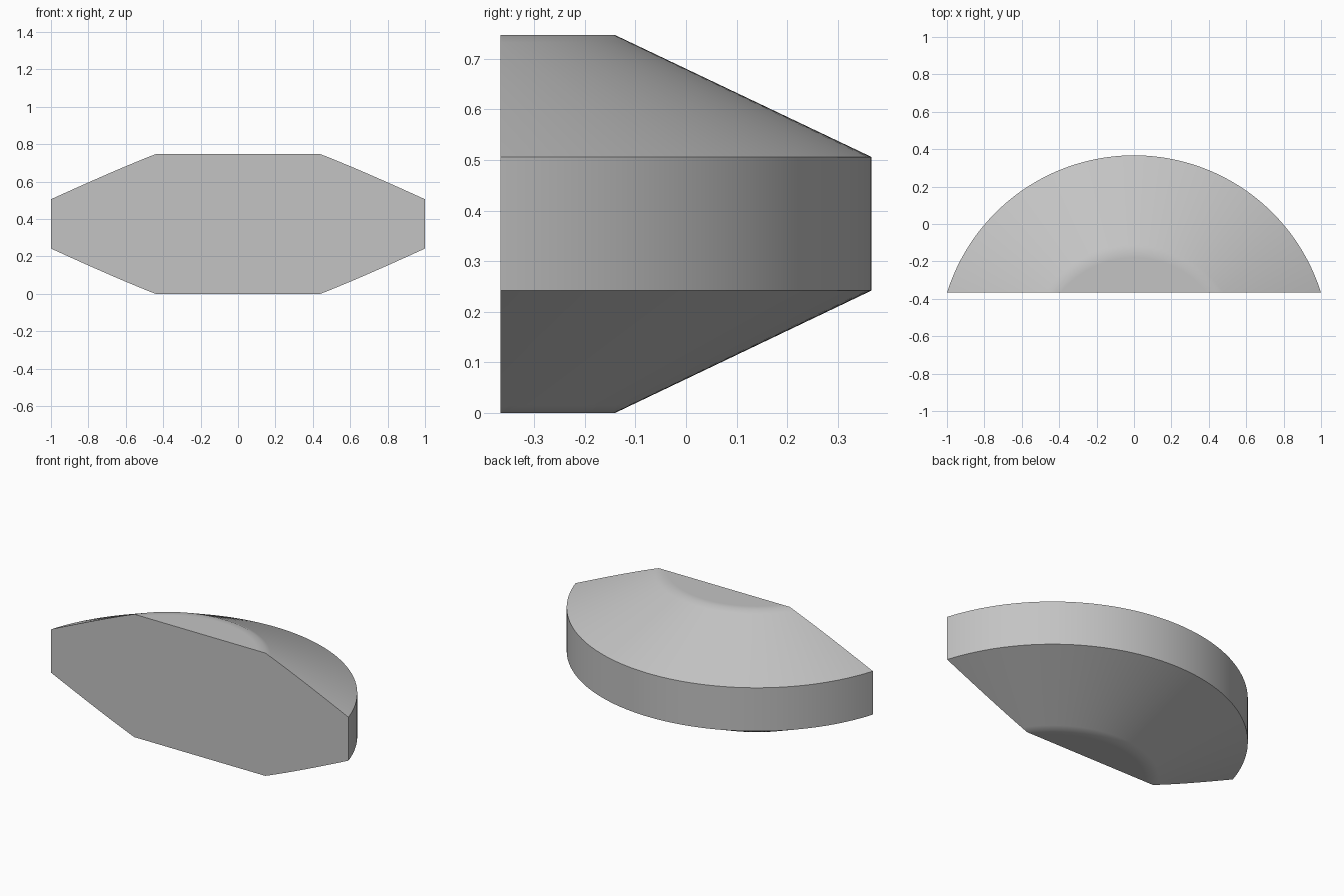
import bpy, bmesh, math
from mathutils import Vector

cube = bpy.data.objects.get("Cube")
if cube:
    bpy.data.objects.remove(cube, do_unlink=True)

HEIGHT, RIM_LOW, RIM_HIGH = 0.747, 0.242, 0.506
R_RIM, R_FLAT = 1.048, 0.541      # outer rim and flat cap radii
FRONT, AXIS_Y = -0.367, -0.681    # cut plane and axis of revolution

grey = bpy.data.materials.new("light grey")
grey.use_nodes = True
colour = (0.55, 0.55, 0.55, 1)
grey.diffuse_color = colour
grey.node_tree.nodes["Principled BSDF"].inputs["Base Color"].default_value = colour

# Half profile from axis to axis; support points keep the cap crease tight
t = 0.06
near = R_FLAT + (R_RIM - R_FLAT) * t
top = [(0, HEIGHT), (R_FLAT - 0.04, HEIGHT), (R_FLAT, HEIGHT),
       (near, HEIGHT + (RIM_HIGH - HEIGHT) * t), (R_RIM, RIM_HIGH)]
bottom = [(R_RIM, RIM_LOW), (near, RIM_LOW * t), (R_FLAT, 0), (R_FLAT - 0.04, 0), (0, 0)]

bm = bmesh.new()
verts = [bm.verts.new((r, AXIS_Y, z)) for r, z in top + bottom]
edges = [bm.edges.new(pair) for pair in zip(verts, verts[1:])]

# Revolve half a turn, then slice off everything in front of the flat face
bmesh.ops.spin(bm, geom=verts + edges, cent=(0, AXIS_Y, 0), axis=(0, 0, 1),
               angle=math.pi, steps=96)
bmesh.ops.remove_doubles(bm, verts=bm.verts[:], dist=1e-5)
bmesh.ops.bisect_plane(bm, geom=bm.verts[:] + bm.edges[:] + bm.faces[:],
                       plane_co=Vector((0, FRONT, 0)), plane_no=Vector((0, -1, 0)),
                       clear_outer=True)
bmesh.ops.remove_doubles(bm, verts=bm.verts[:], dist=1e-5)
bmesh.ops.holes_fill(bm, edges=[e for e in bm.edges if e.is_boundary], sides=0)
bmesh.ops.recalc_face_normals(bm, faces=bm.faces[:])

mesh = bpy.data.meshes.new("bevelled_disc_segment")
bm.to_mesh(mesh)
bm.free()
mesh.materials.append(grey)
segment = bpy.data.objects.new("bevelled_disc_segment", mesh)
bpy.context.collection.objects.link(segment)

# Smooth round surfaces with sharp rim and front edges
bpy.ops.object.select_all(action='DESELECT')
segment.select_set(True)
bpy.context.view_layer.objects.active = segment
bpy.ops.object.shade_smooth_by_angle(angle=math.radians(30))
